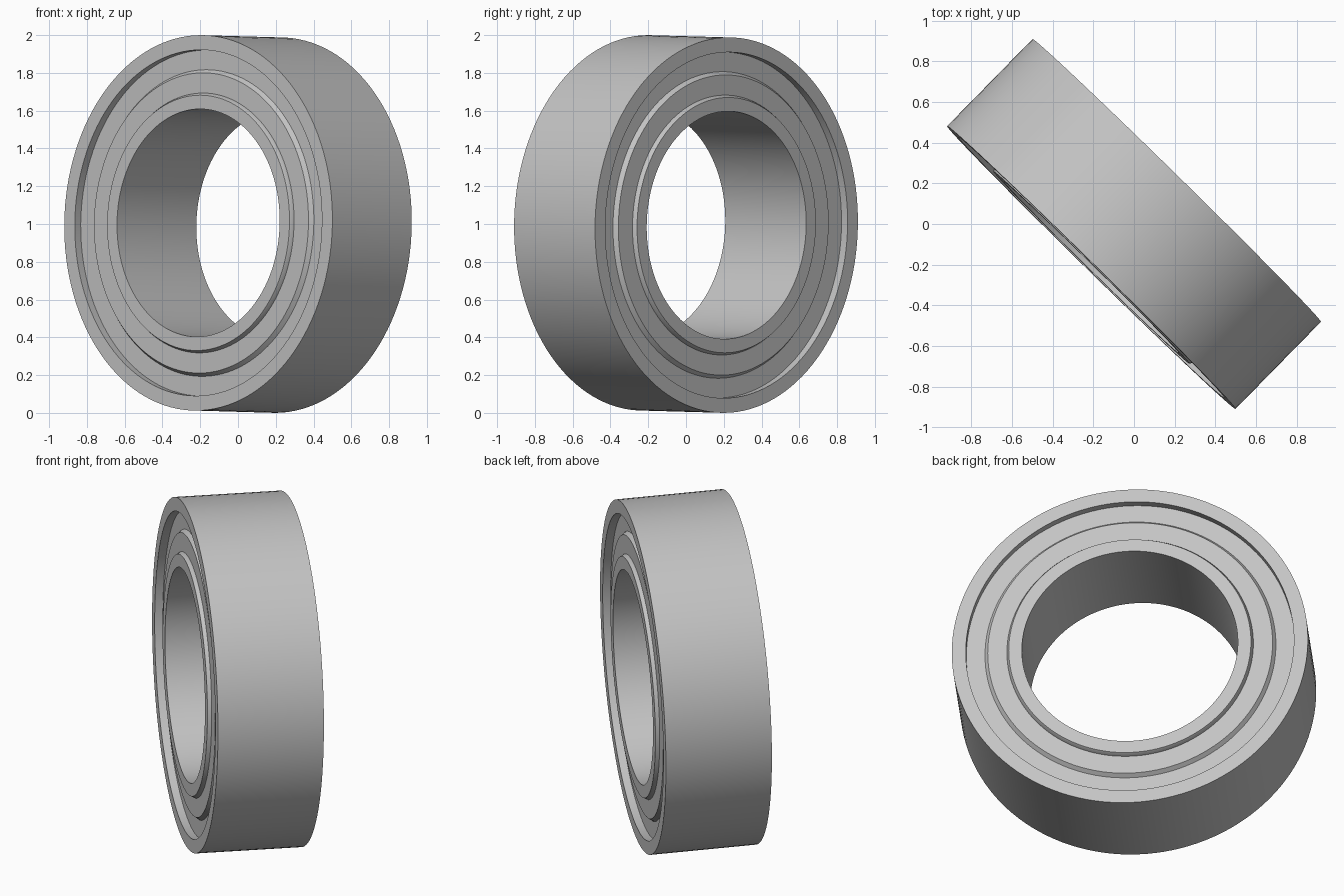
import bpy
import bmesh
import math
from mathutils import Vector, Matrix

if "Cube" in bpy.data.objects:
    bpy.data.objects.remove(bpy.data.objects["Cube"], do_unlink=True)

SEGMENTS = 128
HALF_WIDTH = 0.30
BORE, INNER_EDGE, INNER_BASE = 0.603, 0.676, 0.688
STEP_TOP, STEP_BASE = 0.795, 0.812
OUTER_LIP, RIM = 0.916, 0.994
RECESS, STEP = 0.045, 0.022

# One steel colour
steel = bpy.data.materials.new("steel_grey")
steel.use_nodes = True
grey = (0.55, 0.55, 0.55, 1)
steel.diffuse_color = grey
steel.node_tree.nodes["Principled BSDF"].inputs["Base Color"].default_value = grey

# The axle line is turned diagonally and tipped very slightly
axis = Vector((-0.70, -0.714, 0.02)).normalized()
placement = Matrix.Translation((0, 0, 1)) @ axis.to_track_quat('Z', 'Y').to_matrix().to_4x4()


def lathe(name, profile):
    """Spin a closed (radius, height) profile around the axle."""
    bm = bmesh.new()
    verts = [bm.verts.new((r, 0, h)) for r, h in profile]
    edges = [bm.edges.new((v, verts[(i + 1) % len(verts)])) for i, v in enumerate(verts)]
    bmesh.ops.spin(bm, geom=verts + edges, cent=(0, 0, 0), axis=(0, 0, 1),
                   angle=math.tau, steps=SEGMENTS, use_merge=True)
    bmesh.ops.remove_doubles(bm, verts=bm.verts, dist=0.0001)
    bmesh.ops.recalc_face_normals(bm, faces=bm.faces)
    mesh = bpy.data.meshes.new(name)
    bm.to_mesh(mesh)
    bm.free()
    mesh.materials.append(steel)
    obj = bpy.data.objects.new(name, mesh)
    obj.matrix_world = placement
    bpy.context.collection.objects.link(obj)
    bpy.ops.object.select_all(action='DESELECT')
    obj.select_set(True)
    bpy.context.view_layer.objects.active = obj
    bpy.ops.object.shade_smooth_by_angle(angle=math.radians(30))


# Outer race: a plain band
lathe("outer_race", [(OUTER_LIP, -HALF_WIDTH), (RIM, -HALF_WIDTH),
                     (RIM, HALF_WIDTH), (OUTER_LIP, HALF_WIDTH)])

# Inner race: a band with bevelled outer edges
shoulder = HALF_WIDTH - STEP
lathe("inner_race", [(BORE, -HALF_WIDTH), (INNER_EDGE, -HALF_WIDTH),
                     (INNER_BASE, -shoulder), (INNER_BASE, shoulder),
                     (INNER_EDGE, HALF_WIDTH), (BORE, HALF_WIDTH)])

# Seals: a stepped ring closing the gap on each face
floor = HALF_WIDTH - RECESS
for name, side in (("front_seal", 1), ("back_seal", -1)):
    lathe(name, [(r, side * h) for r, h in (
        (INNER_BASE, shoulder), (STEP_TOP, shoulder), (STEP_BASE, floor),
        (OUTER_LIP, floor), (OUTER_LIP, floor - RECESS), (INNER_BASE, floor - RECESS))])
